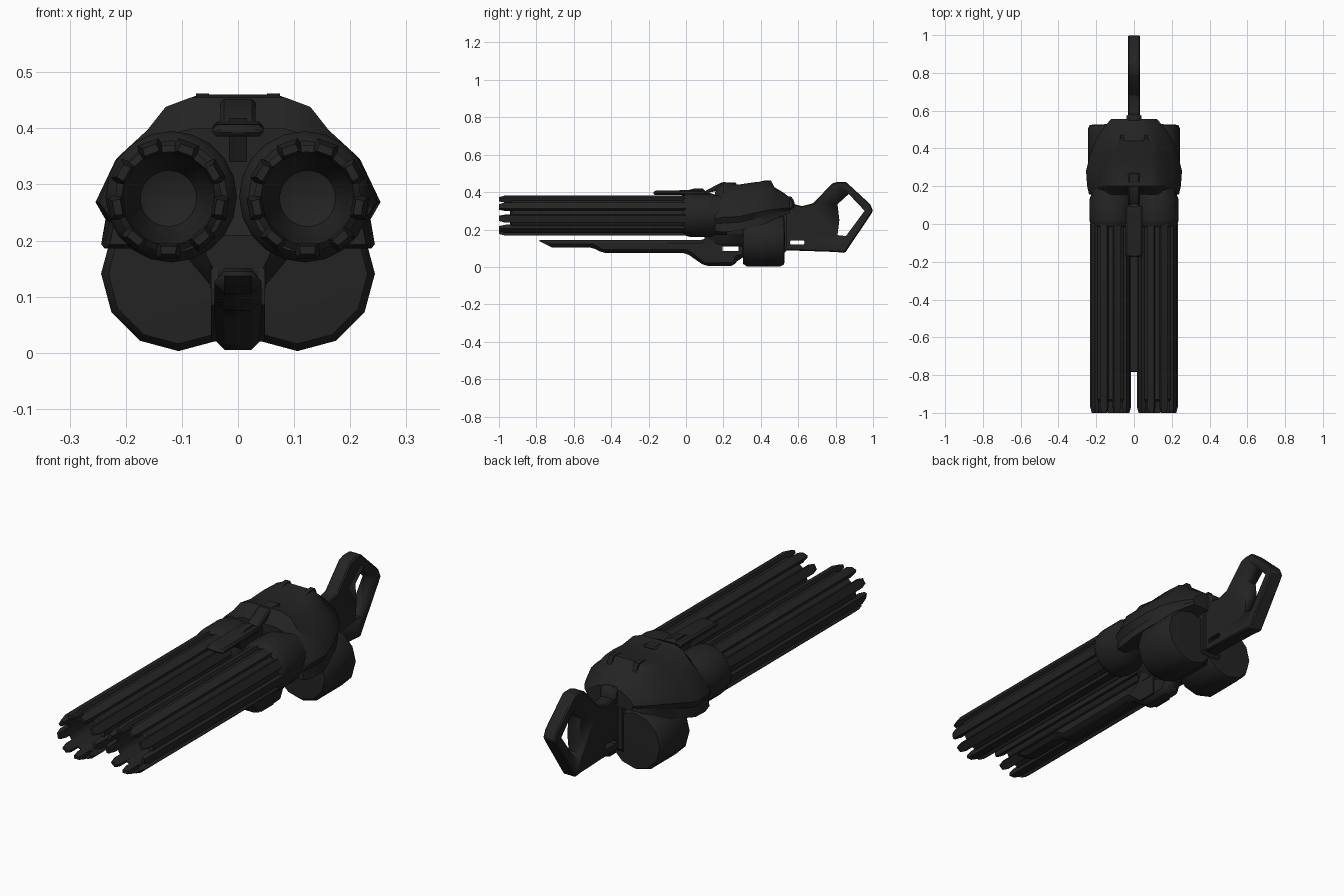
import bpy, bmesh, math

if "Cube" in bpy.data.objects:
    bpy.data.objects.remove(bpy.data.objects["Cube"])

mat = bpy.data.materials.new("charcoal_black")
mat.diffuse_color = (0.017, 0.017, 0.017, 1)
mat.use_nodes = True
mat.node_tree.nodes["Principled BSDF"].inputs["Base Color"].default_value = mat.diffuse_color


def finish(name, bm, mirror=False, bevel=0.0, smooth=30):
    bmesh.ops.remove_doubles(bm, verts=bm.verts, dist=1e-5)
    bmesh.ops.recalc_face_normals(bm, faces=bm.faces)
    me = bpy.data.meshes.new(name)
    bm.to_mesh(me)
    bm.free()
    ob = bpy.data.objects.new(name, me)
    bpy.context.collection.objects.link(ob)
    me.materials.append(mat)
    if bevel:
        b = ob.modifiers.new("Bevel", 'BEVEL')
        b.width, b.segments, b.limit_method = bevel, 1, 'ANGLE'
    if mirror:
        m = ob.modifiers.new("Mirror", 'MIRROR')
        m.use_axis[0] = True
        m.use_mirror_merge = False
    bpy.ops.object.select_all(action='DESELECT')
    ob.select_set(True)
    bpy.context.view_layer.objects.active = ob
    bpy.ops.object.shade_smooth_by_angle(angle=math.radians(smooth))
    return ob


def loft(bm, rings, caps=True):
    vs = [[bm.verts.new(p) for p in r] for r in rings]
    n = len(vs[0])
    for a, b in zip(vs, vs[1:]):
        for i in range(n):
            j = (i + 1) % n
            bm.faces.new((a[i], a[j], b[j], b[i]))
    if caps:
        bm.faces.new(vs[0])
        bm.faces.new(vs[-1])


def lathe(bm, profile, cx, cz, n, phase=0.0):
    """Turn (radius, y) points about an axis parallel to y."""
    loft(bm, [[(cx + r * math.cos(phase + 2 * math.pi * i / n), y,
                cz + r * math.sin(phase + 2 * math.pi * i / n)) for i in range(n)]
              for r, y in profile], caps=False)


def slab(name, prof, x0, x1, mirror=False, bevel=0.0):
    """Extrude a (y, z) side profile across x."""
    bm = bmesh.new()
    loft(bm, [[(x, y, z) for y, z in prof] for x in (x0, x1)])
    return finish(name, bm, mirror, bevel)


def cut(target, prof):
    c = slab(target.name + "_cutter", prof, -0.2, 0.2)
    c.hide_render = True
    c.hide_viewport = True
    c.display_type = 'WIRE'
    m = target.modifiers.new("Cut", 'BOOLEAN')
    m.object, m.operation, m.solver = c, 'DIFFERENCE', 'EXACT'


CX, CZ = 0.124, 0.275

# Barrel ribs: nine staves per barrel with chamfered tips
bm = bmesh.new()
for k in range(9):
    mid = math.radians(90 + 20 + 40 * k)
    rings = []
    for y, r0, r1, h in ((-1, .086, .100, 9), (-.965, .082, .109, 13), (0, .082, .109, 13)):
        ring = []
        for r, a in ((r1, -h * .8), (r1, h * .8), (r1 - .01, h), (r0, h), (r0, -h), (r1 - .01, -h)):
            t = mid + math.radians(a)
            ring.append((CX + r * math.cos(t), y, CZ + r * math.sin(t)))
        rings.append(ring)
    loft(bm, rings)
finish("barrel_ribs", bm, mirror=True)

# Barrel tube with closed bore
bm = bmesh.new()
lathe(bm, [(.095, 0), (.095, -.93), (.083, -.94), (.08, -.35), (.05, -.27), (.0, -.25)], CX, CZ, 27)
finish("barrel_tubes", bm, mirror=True)

# Collars joining barrels to the housing
bm = bmesh.new()
lathe(bm, [(0, -.015), (.10, -.015), (.112, .0), (.117, .02), (.117, .13), (.108, .155),
           (.108, .22), (0, .22)], .119, .278, 20)
finish("barrel_collars", bm, mirror=True)

# Main housing: rounded hull lofted front to back
shape = [(0, 1), (.34, 1), (.52, .93), (.65, .76), (.86, .56), (1, .22), (.93, .08), (.96, -.12),
         (.5, -.12), (0, -.12)]
bm = bmesh.new()
rings = []
for y, w, top, bot in ((.155, .238, .40, .215), (.20, .248, .455, .215), (.28, .254, .44, .22),
                       (.36, .235, .452, .24), (.44, .205, .46, .26), (.475, .185, .425, .275),
                       (.525, .15, .395, .29), (.555, .12, .37, .30)):
    half = [(w * x, y, bot + (top - bot) * z) for x, z in shape]
    rings.append(half + [(-x, yy, z) for x, yy, z in half[-2:0:-1]])
loft(bm, rings)
finish("housing", bm, smooth=35)

# Raised ridges on top of the housing
slab("housing_ridges", [(.37, .45), (.42, .462), (.455, .462), (.47, .43), (.47, .40), (.37, .40)],
     .052, .075, mirror=True)

# Under-housing keel with sloped sides
bm = bmesh.new()
sec = [(.10, .21), (.095, .175), (.045, .115)]
loft(bm, [[(x * s, y, z) for x, z in sec] + [(-x * s, y, z) for x, z in sec[::-1]]
          for y, s in ((.10, .6), (.17, 1), (.31, 1))])
finish("keel", bm)
slab("centre_core", [(.10, .16), (.16, .30), (.54, .33), (.54, .09), (.50, .05), (.32, .05),
                     (.30, .115), (.12, .115)], -.05, .05)

# Two low-sided drums at the rear
bm = bmesh.new()
lathe(bm, [(0, .30), (.125, .305), (.138, .325), (.138, .505), (.128, .525), (0, .53)],
      .106, .141, 12, 0)
finish("drums", bm, mirror=True, smooth=35)

# Long lower rail and foregrip
rail = slab("lower_rail", [(-.80, .145), (-.72, .105), (-.50, .105), (-.45, .075), (.0, .075),
                           (.10, .005), (.26, .005), (.28, .045), (.32, .05), (.32, .125),
                           (.20, .13), (.14, .17), (.10, .145)], -.042, .042, bevel=.018)
cut(rail, [(.195, .085), (.28, .085), (.28, .11), (.195, .11)])
slab("foregrip_cheeks", [(.02, .085), (.10, .02), (.19, .02), (.19, .11), (.16, .15), (.10, .15),
                         (.08, .115)], .035, .048, mirror=True)

# Stock: thin frame with a hand opening and a slot
stock = slab("stock", [(.50, .09), (.50, .335), (.56, .34), (.62, .325), (.68, .34), (.78, .445),
                       (.81, .455), (.855, .455), (.985, .335), (1.0, .30), (.985, .275),
                       (.85, .075), (.80, .08)], -.032, .032, bevel=.006)
cut(stock, [(.81, .335), (.87, .39), (.955, .30), (.855, .165), (.81, .17), (.82, .25)])
cut(stock, [(.56, .12), (.63, .12), (.635, .13), (.63, .142), (.56, .142), (.555, .13)])
slab("stock_knob", [(.53, .30), (.53, .365), (.55, .385), (.575, .365), (.585, .32), (.56, .30)],
     -.04, .04, bevel=.012)

# Top sight plate, post and lever
slab("sight_plate", [(-.175, .385), (-.175, .405), (-.16, .408), (.10, .412), (.10, .385)],
     -.045, .045, bevel=.008)
slab("sight_block", [(-.03, .40), (.04, .418), (.09, .418), (.11, .40), (.18, .38), (.18, .34),
                     (.0, .34)], -.016, .016)
slab("sight_lever", [(.09, .39), (.11, .41), (.19, .452), (.27, .452), (.27, .41), (.18, .41)],
     -.031, .031, bevel=.006)
